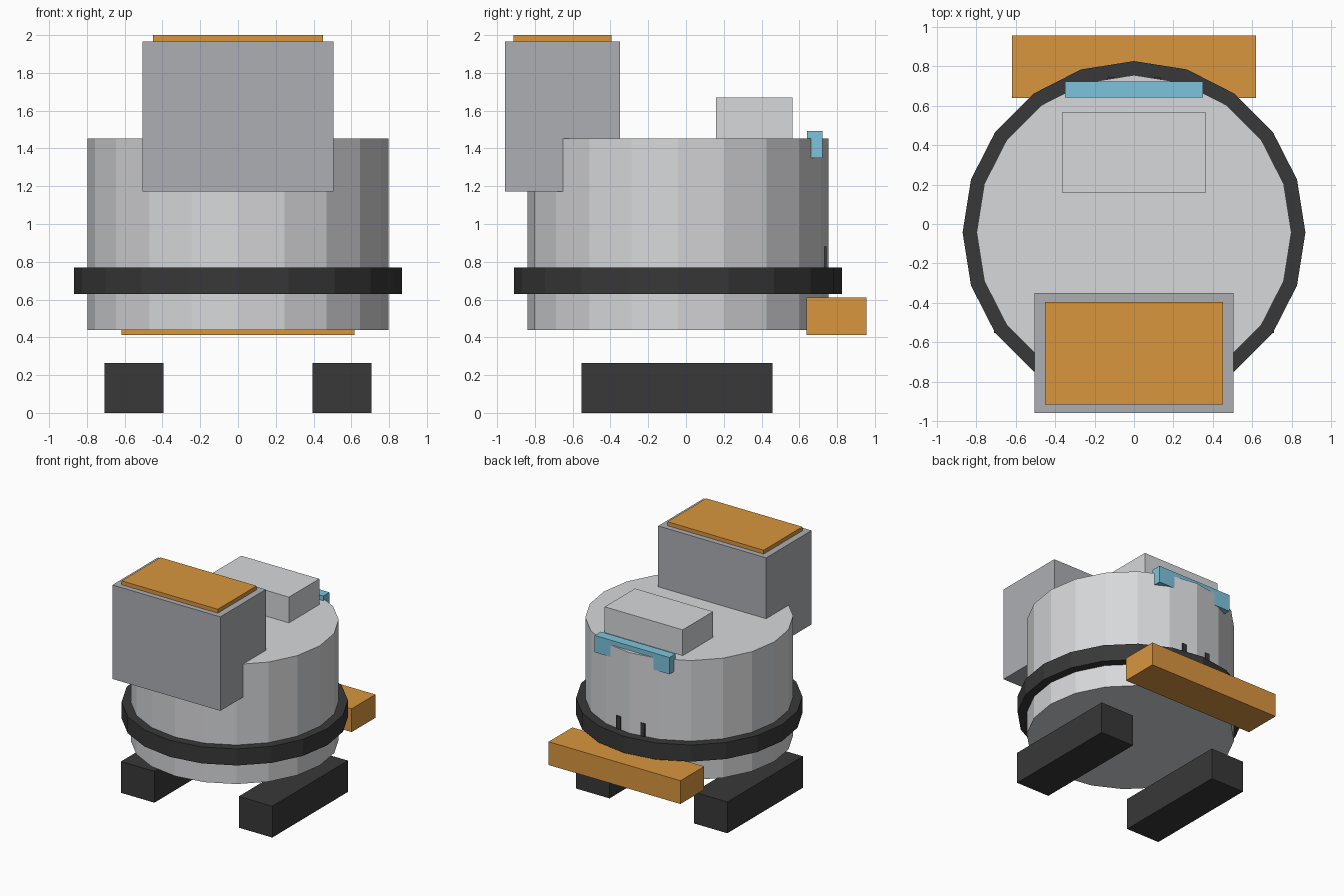
import bpy
import bmesh
from mathutils import Matrix, Vector

default = bpy.data.objects.get("Cube")
if default:
    bpy.data.objects.remove(default, do_unlink=True)


def srgb(c):
    c /= 255
    return c / 12.92 if c <= 0.04045 else ((c + 0.055) / 1.055) ** 2.4


def material(name, *rgb):
    mat = bpy.data.materials.new(name)
    color = [srgb(c) for c in rgb] + [1]
    mat.use_nodes = True
    mat.diffuse_color = color
    mat.node_tree.nodes["Principled BSDF"].inputs["Base Color"].default_value = color
    return mat


light_grey = material("light_grey", 215, 216, 218)
mid_grey = material("mid_grey", 172, 175, 180)
black = material("black", 56, 56, 56)
orange = material("orange", 217, 150, 63)
sky_blue = material("sky_blue", 125, 196, 220)


def finish(name, bm, mat):
    mesh = bpy.data.meshes.new(name)
    bm.to_mesh(mesh)
    bm.free()
    mesh.materials.append(mat)
    obj = bpy.data.objects.new(name, mesh)
    bpy.context.collection.objects.link(obj)
    return obj


def box(name, mat, x, y, z):
    """Box spanning the given (low, high) ranges."""
    low, high = (Vector(v) for v in zip(x, y, z))
    bm = bmesh.new()
    bmesh.ops.create_cube(bm, size=1, matrix=Matrix.Translation((low + high) / 2)
                          @ Matrix.Diagonal((*(high - low), 1)))
    return finish(name, bm, mat)


def drum(name, mat, radius, z):
    """Upright twenty-sided cylinder on the body axis."""
    bm = bmesh.new()
    bmesh.ops.create_cone(bm, cap_ends=True, segments=20, radius1=radius,
                          radius2=radius, depth=z[1] - z[0],
                          matrix=Matrix.Translation((0, -0.043, sum(z) / 2)))
    return finish(name, bm, mat)


# Round body with its dark band
drum("body", light_grey, 0.797, (0.44, 1.452))
drum("band", black, 0.868, (0.63, 0.77))

# Head with its top plate
box("head", mid_grey, (-0.505, 0.505), (-0.957, -0.35), (1.172, 1.967))
box("head_plate", orange, (-0.45, 0.45), (-0.913, -0.395), (1.967, 2.0))

# Deck box, rear light bar and rear bumper
box("deck_box", light_grey, (-0.365, 0.365), (0.16, 0.565), (1.44, 1.67))
box("light_bar", sky_blue, (-0.35, 0.35), (0.64, 0.722), (1.35, 1.492))
box("bumper", orange, (-0.617, 0.617), (0.638, 0.955), (0.413, 0.61))

# Paired feet and rear pegs
for side, s in (("left", 1), ("right", -1)):
    box(side + "_foot", black, sorted((s * 0.395, s * 0.708)), (-0.553, 0.458), (0, 0.265))
    box(side + "_peg", black, sorted((s * 0.093, s * 0.133)), (0.7, 0.743), (0.7, 0.88))
